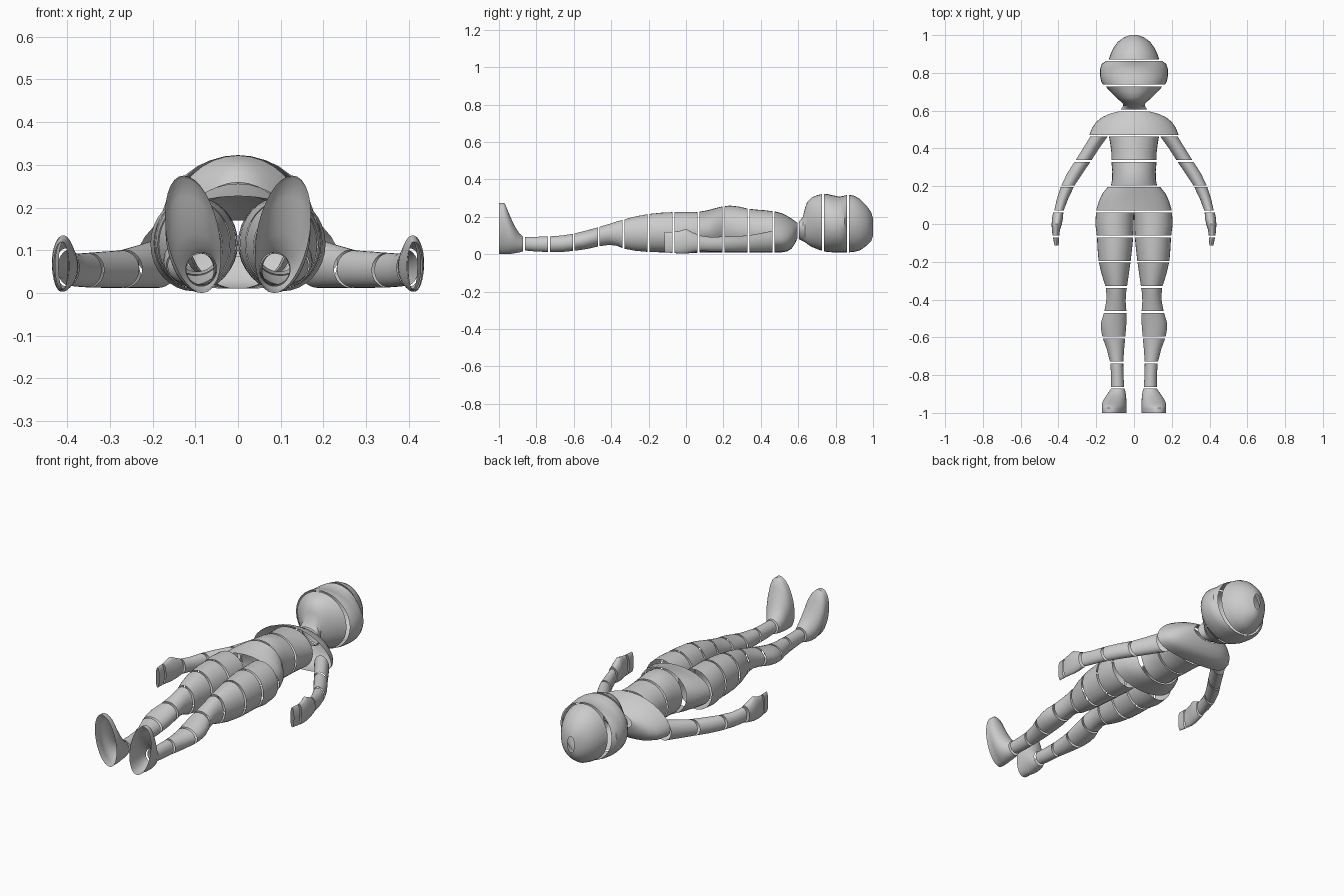
import bpy, bmesh, math

SIDES = 32
STEP = 2 / 15      # spacing of the slices along the body
GAP = 0.005        # half the gap between slices


def at(rows, y):
    """Section values at y, interpolated between the profile rows."""
    for a, b in zip(rows, rows[1:]):
        if b[0] <= y <= a[0]:
            t = (a[0] - y) / (a[0] - b[0])
            return [p + (q - p) * t for p, q in zip(a, b)]
    return list(rows[0] if y > rows[0][0] else rows[-1])


def ring(bm, row):
    """row = y, x min, x max, z min, z max, lean, sag"""
    y, x0, x1, z0, z1, lean, sag = row
    verts = []
    for i in range(SIDES):
        a = 2 * math.pi * i / SIDES
        c, s = math.cos(a), math.sin(a)
        z = (z1 - z0) / 2 * s
        x = (x0 + x1) / 2 + (x1 - x0) / 2 * c + lean * z
        verts.append(bm.verts.new((x, y, (z0 + z1) / 2 + z - sag * c * c)))
    return verts


def shells(name, rows, mirror=False):
    """Open hollow bands lofted along y, cut at the regular slice planes."""
    rows = [tuple(r) + (0,) * (7 - len(r)) for r in rows]
    top, bottom = rows[0][0], rows[-1][0]
    cuts = [-1 + STEP * k for k in range(1, 15)]
    cuts = [c for c in cuts if bottom + 0.01 < c < top - 0.01]
    edges = [bottom] + [y for c in cuts for y in (c - GAP, c + GAP)] + [top]
    for k in range(0, len(edges), 2):
        lo, hi = edges[k], edges[k + 1]
        inner = [r[0] for r in rows if lo + 0.002 < r[0] < hi - 0.002]
        bm = bmesh.new()
        rings = [ring(bm, at(rows, y)) for y in [hi] + inner + [lo]]
        for p, q in zip(rings, rings[1:]):
            for i in range(SIDES):
                j = (i + 1) % SIDES
                bm.faces.new((p[i], p[j], q[j], q[i]))
        mesh = bpy.data.meshes.new(f"{name}_band")
        bm.to_mesh(mesh)
        bm.free()
        obj = bpy.data.objects.new(f"{name}_band_{k // 2 + 1}", mesh)
        bpy.context.collection.objects.link(obj)
        if mirror:
            m = obj.modifiers.new("Mirror", 'MIRROR')
            m.use_mirror_merge = False
            m.use_clip = False
        bpy.ops.object.select_all(action='DESELECT')
        obj.select_set(True)
        bpy.context.view_layer.objects.active = obj
        bpy.ops.object.shade_smooth_by_angle(angle=math.radians(35))


def centred(rows):
    return [(y, -w, w, *rest) for y, w, *rest in rows]


# head and neck, open at the crown
shells("head", centred([
    (1.0, .02, .10, .19), (.99, .05, .07, .225), (.965, .085, .045, .26),
    (.93, .11, .02, .295), (.90, .124, .013, .312), (.872, .133, .01, .318),
    (.862, .15, .01, .318), (.848, .17, .01, .313), (.82, .18, .01, .308),
    (.785, .18, .01, .315), (.755, .174, .012, .322), (.739, .165, .015, .323),
    (.728, .15, .018, .322), (.70, .125, .028, .315), (.67, .095, .04, .302),
    (.648, .07, .055, .28), (.637, .058, .063, .25), (.625, .058, .07, .20),
    (.605, .07, .08, .175)]))

# shoulders, as wide as both upper arms
shells("shoulders", centred([
    (.595, .085, .085, .17), (.585, .125, .06, .175, 0, .01),
    (.565, .17, .03, .19, 0, .02), (.54, .20, .015, .205, 0, .03),
    (.51, .221, .01, .22, 0, .035), (.472, .236, .01, .23, 0, .035)]))

# chest and belly
shells("torso", centred([
    (.462, .132, .01, .23), (.42, .125, .01, .235), (.38, .12, .01, .238),
    (.333, .12, .01, .243), (.28, .115, .01, .255), (.235, .116, .01, .26),
    (.205, .122, .01, .256)]))

# hips
shells("hips", centred([
    (.195, .14, .01, .256), (.16, .168, .01, .247),
    (.12, .186, .01, .236), (.072, .20, .01, .227)]))

# legs
shells("leg", [
    (.062, .0, .201, .008, .225), (0, .002, .205, .004, .226),
    (-.067, .004, .196, .01, .225), (-.13, .01, .193, .01, .222),
    (-.20, .018, .187, .012, .215), (-.27, .028, .17, .018, .202),
    (-.333, .037, .15, .03, .185), (-.37, .043, .146, .045, .175),
    (-.41, .044, .147, .05, .162), (-.467, .04, .158, .042, .145),
    (-.52, .04, .174, .03, .13), (-.56, .043, .174, .023, .12),
    (-.60, .046, .167, .018, .11), (-.66, .052, .145, .012, .10),
    (-.733, .057, .126, .012, .095), (-.80, .056, .121, .014, .093),
    (-.862, .052, .121, .02, .092)], mirror=True)

# feet, toes up with an open sole
shells("foot", [
    (-.872, .05, .122, .016, .095, 0), (-.89, .045, .134, .01, .11, .05),
    (-.91, .042, .148, .006, .14, .1), (-.93, .042, .16, .003, .18, .14),
    (-.95, .042, .167, .0, .225, .16), (-.967, .043, .167, .0, .268, .16),
    (-.975, .043, .167, .0, .275, .16), (-1.0, .043, .167, .0, .275, .16)],
    mirror=True)

# arms
shells("arm", [
    (.462, .14, .232, .012, .125), (.40, .185, .27, .012, .112),
    (.333, .228, .312, .012, .10), (.27, .271, .353, .012, .097),
    (.20, .317, .387, .013, .094), (.13, .35, .409, .015, .092),
    (.072, .372, .422, .018, .10)], mirror=True)

# hands, flat and open at the fingertips
shells("hand", [
    (.062, .374, .428, .015, .105), (.03, .376, .434, .008, .12),
    (0, .382, .436, .003, .135), (-.03, .392, .435, .003, .125),
    (-.062, .396, .431, .006, .12), (-.115, .399, .42, .01, .12)], mirror=True)
